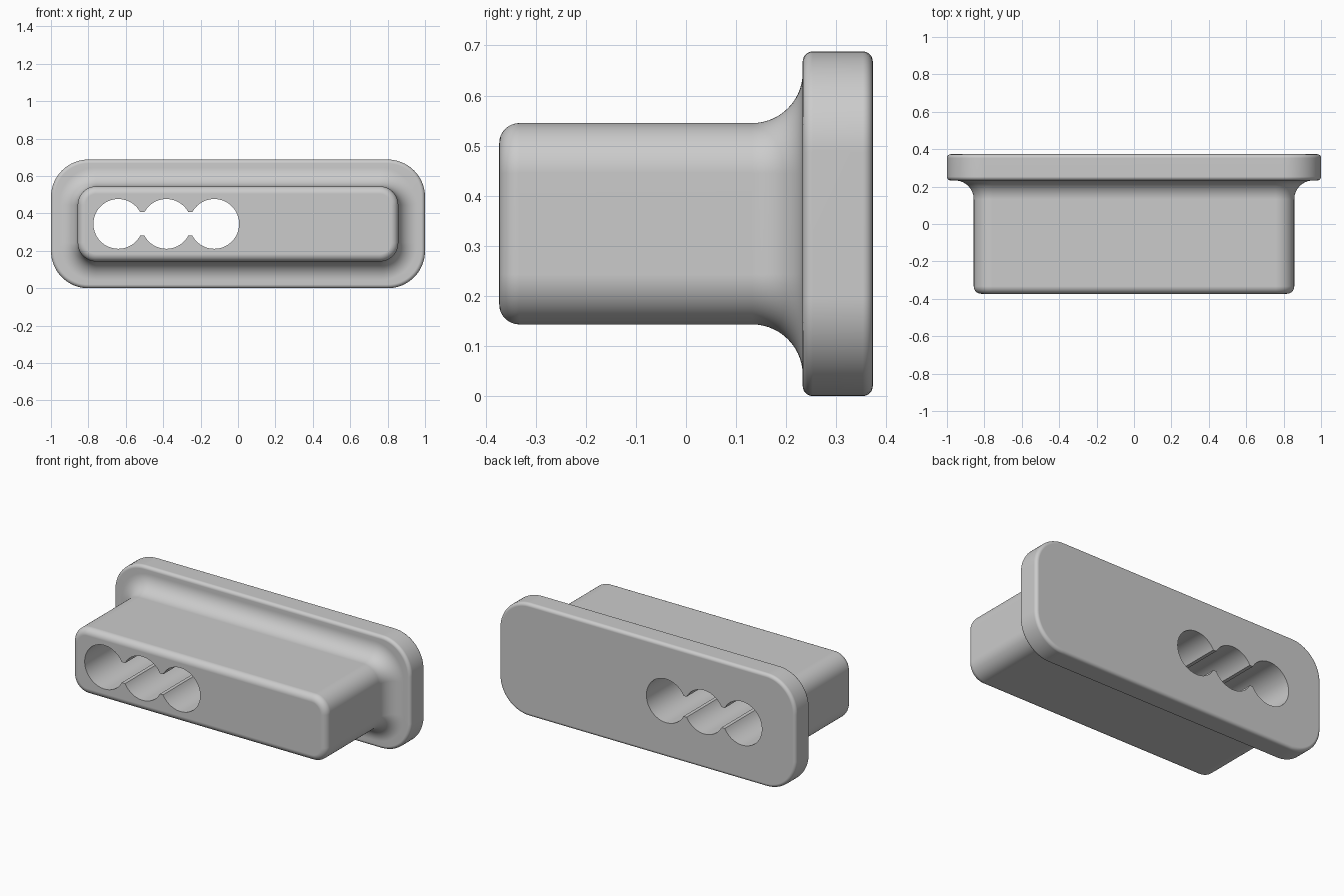
import bpy, bmesh
from math import cos, sin, pi, asin, radians

MID_Z = 0.344

if "Cube" in bpy.data.objects:
    bpy.data.objects.remove(bpy.data.objects["Cube"], do_unlink=True)

grey = bpy.data.materials.new("plain grey")
grey.use_nodes = True
colour = (0.6, 0.6, 0.6, 1)
grey.diffuse_color = colour
grey.node_tree.nodes["Principled BSDF"].inputs["Base Color"].default_value = colour


def rounded_ring(y, half_x, half_z, radius, steps=16):
    """Rounded rectangle in the xz plane."""
    points = []
    for k, (sx, sz) in enumerate([(1, 1), (-1, 1), (-1, -1), (1, -1)]):
        for i in range(steps + 1):
            a = (k + i / steps) * pi / 2
            points.append((sx * (half_x - radius) + radius * cos(a), y,
                           MID_Z + sz * (half_z - radius) + radius * sin(a)))
    return points


def loft(name, rings):
    """Skin a row of matching rings and cap both ends."""
    bm = bmesh.new()
    rows = [[bm.verts.new(p) for p in ring] for ring in rings]
    n = len(rows[0])
    for a, b in zip(rows, rows[1:]):
        for i in range(n):
            j = (i + 1) % n
            bm.faces.new((a[i], a[j], b[j], b[i]))
    bm.faces.new(rows[0])
    bm.faces.new(rows[-1])
    bmesh.ops.recalc_face_normals(bm, faces=bm.faces)
    mesh = bpy.data.meshes.new(name)
    bm.to_mesh(mesh)
    bm.free()
    mesh.materials.append(grey)
    obj = bpy.data.objects.new(name, mesh)
    bpy.context.collection.objects.link(obj)
    return obj


def arc(y, offset, radius, start, end, steps):
    """(y, offset) points along a circular edge, angles in degrees."""
    angles = [radians(start + (end - start) * i / steps) for i in range(steps + 1)]
    return [(y + radius * cos(a), offset + radius * sin(a)) for a in angles]


# Body profile: rounded nose, straight sides, cove out to the flange
body_profile = (arc(-0.333, -0.04, 0.04, 180, 90, 8)
                + arc(0.132, 0.101, 0.101, -90, 0, 14))
rings = [rounded_ring(y, 0.857 + d, 0.201 + d, 0.1 + d) for y, d in body_profile]

# Flange profile: softened front and back rims
flange_profile = (arc(0.253, -0.02, 0.02, 180, 90, 6)
                  + arc(0.353, -0.02, 0.02, 90, 0, 6))
rings += [rounded_ring(y, 1 + d, 0.344 + d, 0.2 + d) for y, d in flange_profile]
plug = loft("flanged_plug", rings)

# Three linked through holes joined by narrow slots
centres, hole_r, slot_half = (-0.64, -0.383, -0.127), 0.133, 0.0625
neck = asin(slot_half / hole_r)
upper = []
for i, cx in enumerate(centres):
    start = pi if i == 0 else pi - neck
    end = 0 if i == 2 else neck
    for s in range(33):
        a = start + (end - start) * s / 32
        upper.append((cx + hole_r * cos(a), hole_r * sin(a)))
outline = upper + [(x, -z) for x, z in reversed(upper[1:-1])]
cutter = loft("hole_cutter", [[(x, y, MID_Z + z) for x, z in outline] for y in (-0.6, 0.6)])
cutter.hide_render = True

bpy.ops.object.select_all(action="DESELECT")
plug.select_set(True)
bpy.context.view_layer.objects.active = plug
cut = plug.modifiers.new("holes", "BOOLEAN")
cut.operation = "DIFFERENCE"
cut.solver = "EXACT"
cut.object = cutter
bpy.ops.object.modifier_apply(modifier=cut.name)
bpy.data.objects.remove(cutter, do_unlink=True)

# Smooth curves with crisp hole edges and flat broad faces
bpy.ops.object.shade_smooth_by_angle(angle=radians(30))
weighted = plug.modifiers.new("weighted_normals", "WEIGHTED_NORMAL")
weighted.keep_sharp = True
